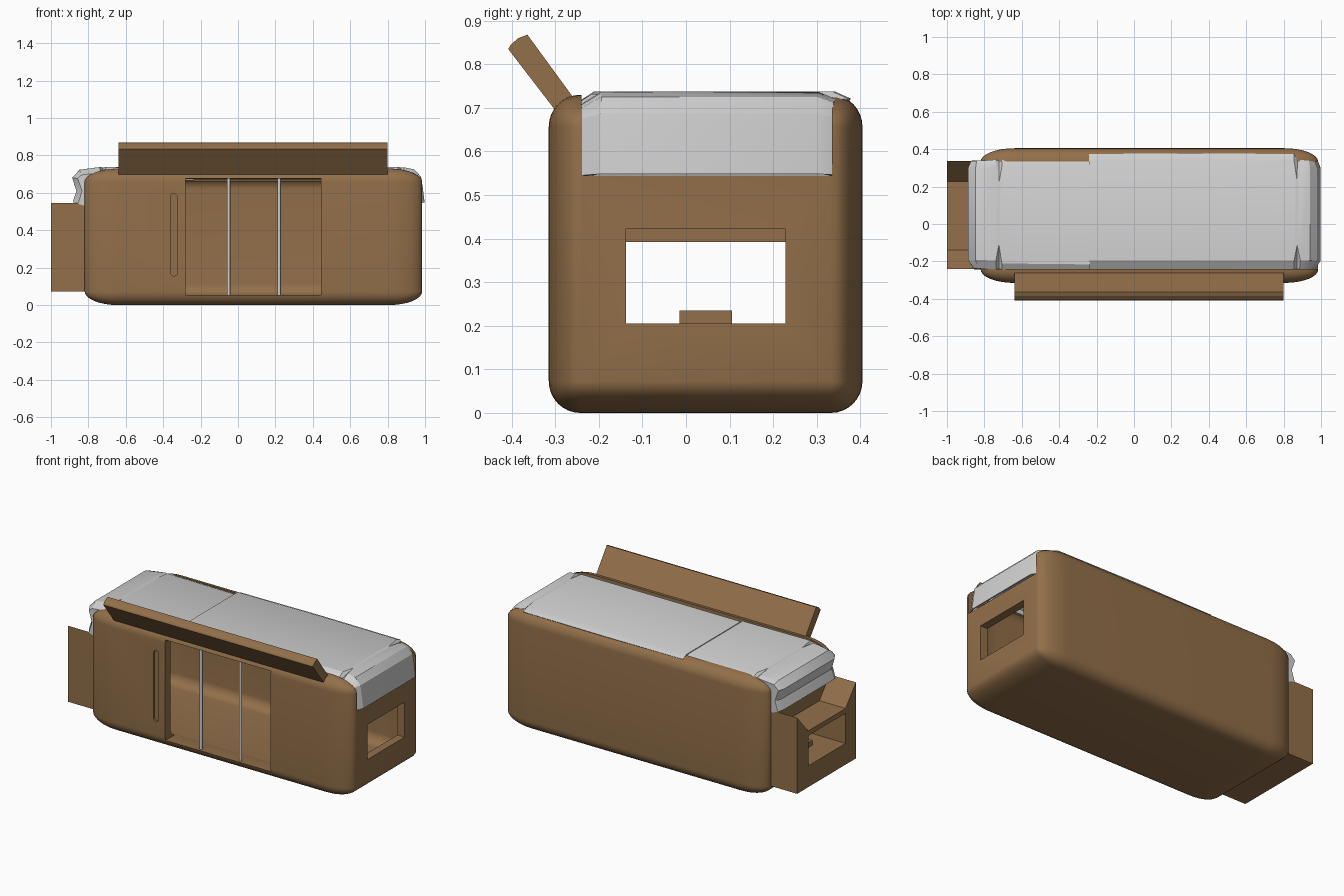
import bpy, bmesh, math
from mathutils import Vector

if "Cube" in bpy.data.objects:
    bpy.data.objects.remove(bpy.data.objects["Cube"])


def material(name, rgb):
    m = bpy.data.materials.new(name)
    m.diffuse_color = (*rgb, 1)
    m.use_nodes = True
    m.node_tree.nodes["Principled BSDF"].inputs["Base Color"].default_value = m.diffuse_color
    return m


WOOD = material("warm brown", (0.29, 0.16, 0.068))
GREY = material("light grey", (0.63, 0.63, 0.63))


def finish(name, bm, mat):
    bmesh.ops.recalc_face_normals(bm, faces=bm.faces)
    me = bpy.data.meshes.new(name)
    bm.to_mesh(me)
    bm.free()
    me.materials.append(mat)
    ob = bpy.data.objects.new(name, me)
    bpy.context.collection.objects.link(ob)
    return ob


def activate(ob):
    bpy.ops.object.select_all(action='DESELECT')
    ob.select_set(True)
    bpy.context.view_layer.objects.active = ob


def smooth(ob, deg=35):
    activate(ob)
    bpy.ops.object.shade_smooth_by_angle(angle=math.radians(deg))


def box(name, lo, hi, mat=WOOD, round_by=0):
    """Box between two corners; rounding is a share of each side."""
    bm = bmesh.new()
    bmesh.ops.create_cube(bm, size=1)
    if round_by:
        bmesh.ops.bevel(bm, geom=bm.edges[:], offset=round_by, segments=8,
                        profile=0.5, affect='EDGES')
    for v in bm.verts:
        v.co = Vector([a + (c + 0.5) * (b - a) for a, b, c in zip(lo, hi, v.co)])
    return finish(name, bm, mat)


def prism(name, pts, axis, lo, hi, mat=WOOD):
    """Extrude a profile along x (pts are y,z) or along y (pts are x,z)."""
    bm = bmesh.new()
    place = (lambda p, t: (t, p[0], p[1])) if axis == 'x' else (lambda p, t: (p[0], t, p[1]))
    a, b = ([bm.verts.new(place(p, t)) for p in pts] for t in (lo, hi))
    bm.faces.new(a)
    bm.faces.new(b)
    n = len(pts)
    for i in range(n):
        bm.faces.new((a[i], a[(i + 1) % n], b[(i + 1) % n], b[i]))
    return finish(name, bm, mat)


def cut(ob, cutter):
    cutter.hide_render = True
    mod = ob.modifiers.new("cut", 'BOOLEAN')
    mod.operation, mod.object, mod.solver = 'DIFFERENCE', cutter, 'EXACT'
    activate(ob)
    bpy.ops.object.modifier_apply(modifier=mod.name)
    bpy.data.objects.remove(cutter)


# Hollow rounded body
body = box("body", (-0.82, -0.315, 0), (0.985, 0.405, 0.73), round_by=0.1)
cut(body, box("cavity", (-0.77, -0.265, 0.05), (0.935, 0.355, 0.68), round_by=0.1))
# Open roof and upper ends, front doorway, end windows
cut(body, box("roof_cut", (-1.2, -0.24, 0.545), (1.2, 0.335, 1)))
cut(body, box("door_cut", (-0.28, -0.5, 0.053), (0.445, -0.2, 0.677)))
cut(body, box("window_cut", (-1.2, -0.138, 0.205), (1.2, 0.228, 0.422)))
# Shallow upright groove in the front
slot = []
for i in range(14):
    a = math.pi * (i % 7) / 6 + (math.pi if i > 6 else 0)
    slot.append((-0.343 + 0.018 * math.cos(a), (0.577 if i < 7 else 0.173) + 0.018 * math.sin(a)))
cut(body, prism("groove_cut", slot, 'y', -0.5, -0.303))
smooth(body)

# Box on the left end with a dipped top and a through hole
end_box = prism("end_box", [(-0.24, 0.073), (0.337, 0.073), (0.337, 0.545), (0.228, 0.422),
                            (-0.138, 0.422), (-0.24, 0.545)], 'x', -1, -0.79)
cut(end_box, box("hole_cut", (-1.2, -0.138, 0.205), (-0.5, 0.228, 0.392)))
box("small_step", (-0.86, -0.015, 0.2), (-0.79, 0.105, 0.235))

# Raised front flap
prism("front_flap", [(-0.285, 0.675), (-0.408, 0.835), (-0.402, 0.845), (-0.385, 0.86),
                     (-0.364, 0.868), (-0.25, 0.712)], 'x', -0.64, 0.80)

# Two upright bars in the doorway
for side, x in (("left", -0.05), ("right", 0.22)):
    bar = prism(side + "_bar", [(x + 0.009 * math.cos(i * math.pi / 6),
                                 -0.29 + 0.009 * math.sin(i * math.pi / 6)) for i in range(12)],
                'x', 0.05, 0.68, GREY)
    for v in bar.data.vertices:      # profile was laid in y,z: turn it upright
        v.co = (v.co.y, v.co.z, v.co.x)
    bm = bmesh.new()
    bm.from_mesh(bar.data)
    bmesh.ops.recalc_face_normals(bm, faces=bm.faces)
    bm.to_mesh(bar.data)
    bm.free()
    smooth(bar)


def cover(name, stations):
    """Sheet lofted along x,z stations: (x, z, y_low, y_high, crease)."""
    bm = bmesh.new()
    rows = []
    for i, (x, z, lo, hi, crease) in enumerate(stations):
        a, b = stations[max(i - 1, 0)], stations[min(i + 1, len(stations) - 1)]
        n = Vector((a[1] - b[1], 0, b[0] - a[0])).normalized()
        section = [(max(lo, -0.237), 0.06), (lo, 0.028), (lo + 0.045 + crease, 0),
                   (hi - 0.035 - crease, 0), (hi, 0.014), (min(hi, 0.333), 0.06)]
        rows.append([bm.verts.new(Vector((x, y, z)) - n * d) for y, d in section])
    for r, s in zip(rows, rows[1:]):
        for k in range(len(r) - 1):
            bm.faces.new((r[k], r[k + 1], s[k + 1], s[k]))
    ob = finish(name, bm, GREY)
    mod = ob.modifiers.new("thickness", 'SOLIDIFY')
    mod.thickness, mod.offset = 0.008, 0
    activate(ob)
    bpy.ops.object.modifier_apply(modifier=mod.name)
    smooth(ob, 30)


# Two-part grey roof cover draped over both ends
cover("left_cover", [(-0.88, 0.55, -0.24, 0.335, 0), (-0.86, 0.61, -0.24, 0.335, 0),
                     (-0.883, 0.68, -0.235, 0.335, 0), (-0.845, 0.72, -0.235, 0.335, 0),
                     (-0.74, 0.734, -0.24, 0.34, 0), (-0.722, 0.732, -0.235, 0.335, 0.08),
                     (-0.705, 0.734, -0.255, 0.345, 0), (-0.235, 0.728, -0.26, 0.345, 0)])
cover("right_cover", [(-0.24, 0.733, -0.238, 0.37, 0), (0.3, 0.734, -0.238, 0.375, 0),
                      (0.855, 0.734, -0.238, 0.37, 0), (0.872, 0.732, -0.238, 0.345, 0.08),
                      (0.89, 0.732, -0.238, 0.34, 0), (0.94, 0.722, -0.238, 0.335, 0),
                      (0.975, 0.685, -0.24, 0.335, 0), (0.985, 0.62, -0.24, 0.335, 0),
                      (0.994, 0.548, -0.24, 0.335, 0)])
